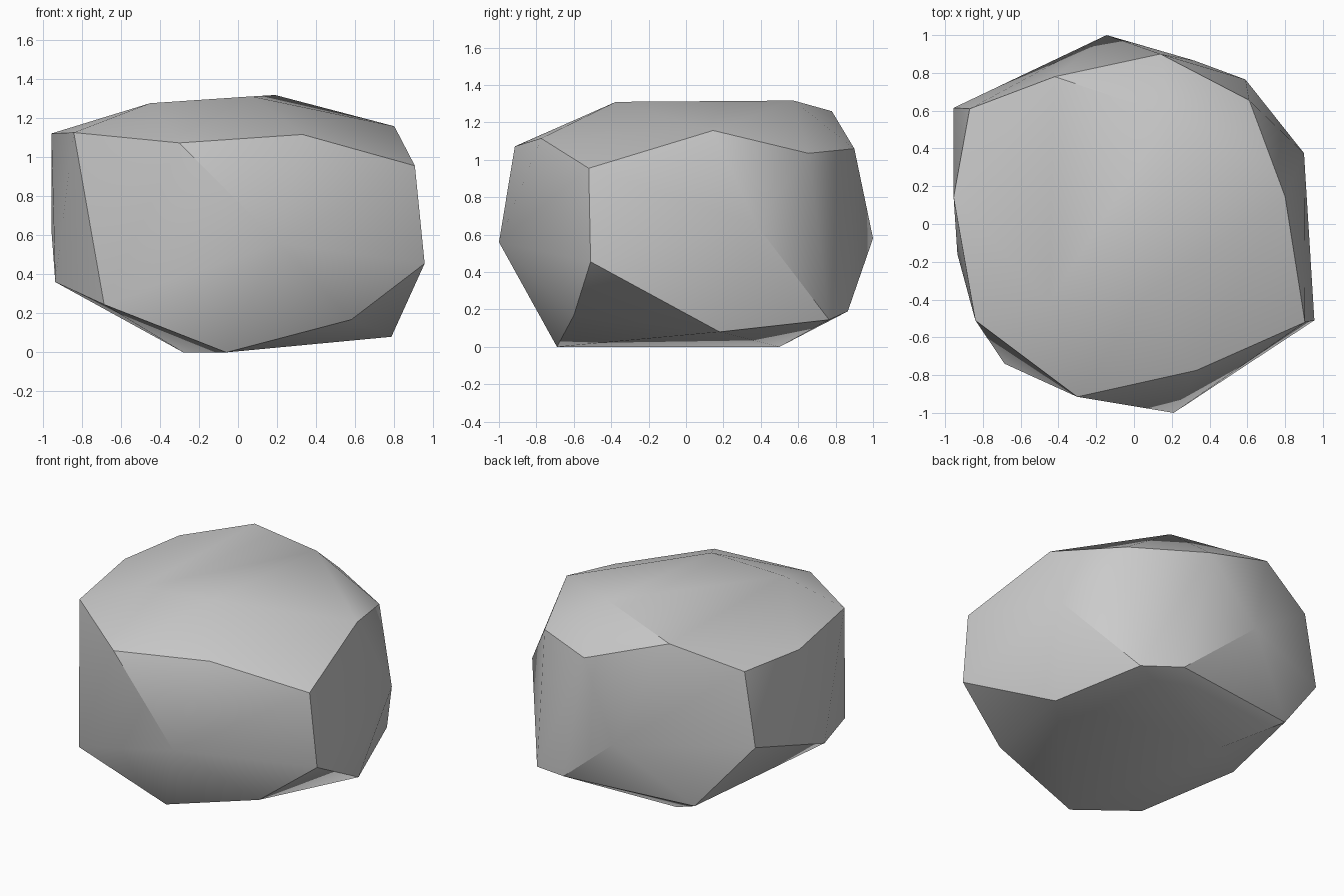
import bpy
import bmesh
import math

SMOOTH_ANGLE = math.radians(30)
STONE_GREY = (0.6, 0.6, 0.6, 1.0)

default_cube = bpy.data.objects.get("Cube")
if default_cube:
    bpy.data.objects.remove(default_cube, do_unlink=True)


def make_material(name, colour):
    material = bpy.data.materials.new(name)
    material.use_nodes = True
    material.diffuse_color = colour
    shader = material.node_tree.nodes["Principled BSDF"]
    shader.inputs["Base Color"].default_value = colour
    return material


def chiselled_stone(name, rings, material):
    """Wrap a tight convex skin around the corner points of a stone."""
    bm = bmesh.new()
    for ring in rings:
        for corner in ring:
            bm.verts.new(corner)
    hull = bmesh.ops.convex_hull(bm, input=bm.verts[:])
    leftover = {v for v in hull["geom_interior"] if isinstance(v, bmesh.types.BMVert)}
    bmesh.ops.delete(bm, geom=list(leftover), context="VERTS")
    bmesh.ops.recalc_face_normals(bm, faces=bm.faces[:])

    mesh = bpy.data.meshes.new(name)
    bm.to_mesh(mesh)
    bm.free()
    mesh.materials.append(material)

    stone = bpy.data.objects.new(name, mesh)
    bpy.context.collection.objects.link(stone)
    bpy.ops.object.select_all(action="DESELECT")
    stone.select_set(True)
    bpy.context.view_layer.objects.active = stone
    bpy.ops.object.shade_smooth_by_angle(angle=SMOOTH_ANGLE)
    return stone


# Corners of the nearly flat top
crown = [
    (-.45, -.415, 1.275), (.07, -.375, 1.31), (.19, .575, 1.317), (-.42, .78, 1.26),
]

# Upper rim, where the top breaks into the sides
shoulder = [
    (-.84, -.51, 1.125), (-.3, -.915, 1.072), (.33, -.775, 1.115), (.905, -.52, .955),
    (.8, .145, 1.157), (.61, .655, 1.035), (.14, .9, 1.06), (-.87, .61, 1.125),
    (-.955, .14, 1.12),
]

# Widest points around the middle
belly = [
    (.21, -1, .56), (.955, -.51, .455), (.9, .375, .655), (-.145, 1, .58),
    (-.955, .615, .63), (-.935, -.16, .36),
]

# Lower rim, where the sides turn under
underside_rim = [
    (-.685, -.74, .245), (.58, -.6, .168), (.785, .18, .08), (.59, .765, .145),
    (.32, .865, .19), (-.59, .75, .185),
]

# Two points that the stone rests on
base = [(-.06, -.69, 0), (-.28, .5, 0)]

stone_grey = make_material("stone grey", STONE_GREY)
chiselled_stone("rock", [crown, shoulder, belly, underside_rim, base], stone_grey)
